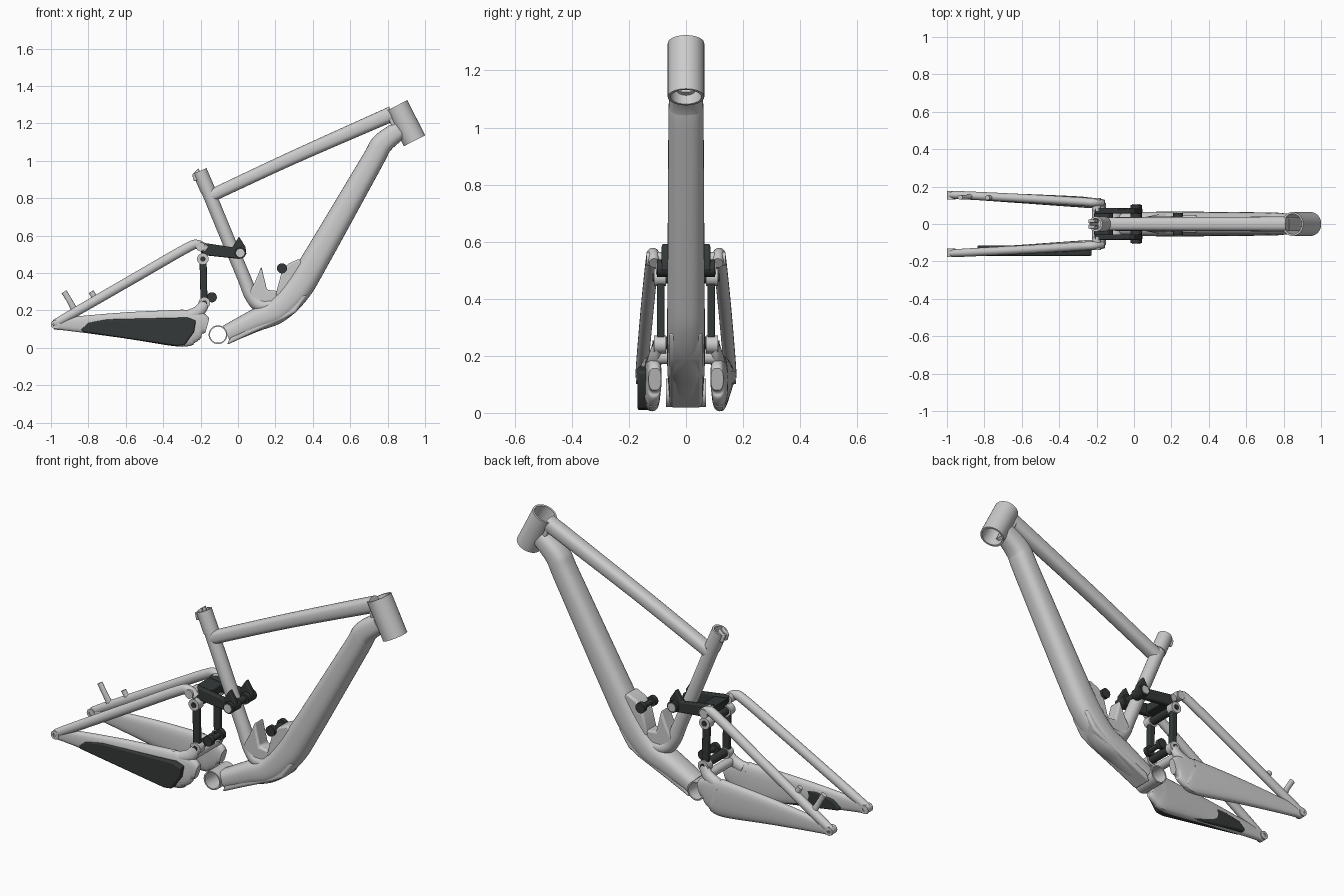
import bpy, bmesh, math
from mathutils import Vector

dark = bpy.data.materials.new("dark_grey")
dark.diffuse_color = (0.035, 0.04, 0.04, 1)


def finish(name, bm, mat=None, bevel=0):
    bmesh.ops.recalc_face_normals(bm, faces=bm.faces)
    me = bpy.data.meshes.new(name)
    bm.to_mesh(me)
    bm.free()
    ob = bpy.data.objects.new(name, me)
    bpy.context.collection.objects.link(ob)
    if mat:
        me.materials.append(mat)
    if bevel:
        m = ob.modifiers.new("bevel", 'BEVEL')
        m.width, m.segments, m.limit_method = bevel, 3, 'ANGLE'
    bpy.ops.object.select_all(action='DESELECT')
    ob.select_set(True)
    bpy.context.view_layer.objects.active = ob
    bpy.ops.object.shade_smooth_by_angle(angle=math.radians(35))
    return ob


def catmull(pts, n):
    # smooth path through rows of (x, y, z, half width, half height)
    p = [pts[0]] + list(pts) + [pts[-1]]
    out = []
    for i in range(1, len(p) - 2):
        for k in range(n):
            t = k / n
            out.append([0.5 * (2*b + (c-a)*t + (2*a-5*b+4*c-d)*t*t + (3*b-a-3*c+d)*t**3)
                        for a, b, c, d in zip(p[i-1], p[i], p[i+1], p[i+2])])
    return out + [list(pts[-1])]


def sweep(name, pts, power=2, n=6, side=1, seg=24, caps=True, mat=None):
    # superellipse section along a path
    bm = bmesh.new()
    path = catmull(pts, n)
    pos = [Vector((r[0], r[1] * side, r[2])) for r in path]
    rings = []
    for i, r in enumerate(path):
        t = (pos[min(i+1, len(pos)-1)] - pos[max(i-1, 0)]).normalized()
        u = Vector((0, 1, 0))
        u = (u - t * u.dot(t)).normalized()
        v = t.cross(u)
        ring = []
        for k in range(seg):
            c, s = math.cos(2*math.pi*k/seg), math.sin(2*math.pi*k/seg)
            c = math.copysign(abs(c)**(2/power), c)
            s = math.copysign(abs(s)**(2/power), s)
            ring.append(bm.verts.new(pos[i] + u*c*r[3] + v*s*r[4]))
        rings.append(ring)
    for a, b in zip(rings, rings[1:]):
        for k in range(seg):
            j = (k+1) % seg
            bm.faces.new((a[k], a[j], b[j], b[k]))
    if caps:
        bm.faces.new(rings[0])
        bm.faces.new(rings[-1])
    return finish(name, bm, mat)


def prism(name, outline, y0, y1, mat=None, bevel=0.006):
    # side-view outline extruded along y
    bm = bmesh.new()
    f = bm.faces.new([bm.verts.new((x, y0, z)) for x, z in outline])
    g = bmesh.ops.extrude_face_region(bm, geom=[f])
    bmesh.ops.translate(bm, vec=(0, y1 - y0, 0),
                        verts=[v for v in g['geom'] if isinstance(v, bmesh.types.BMVert)])
    return finish(name, bm, mat, bevel)


def pipe(name, a, b, r, inner=0, seg=32, mat=None):
    # straight cylinder, or open pipe when an inner radius is given
    bm = bmesh.new()
    a, b = Vector(a), Vector(b)
    q = (b - a).to_track_quat('Z', 'Y')
    loops = [(a, r), (b, r)] + ([(b, inner), (a, inner)] if inner else [])
    rings = [[bm.verts.new(p + q @ Vector((rad*math.cos(2*math.pi*k/seg), rad*math.sin(2*math.pi*k/seg), 0)))
              for k in range(seg)] for p, rad in loops]
    pairs = list(zip(rings, rings[1:])) + ([(rings[-1], rings[0])] if inner else [])
    for s, t in pairs:
        for k in range(seg):
            j = (k+1) % seg
            bm.faces.new((s[k], s[j], t[j], t[k]))
    if not inner:
        bm.faces.new(rings[0])
        bm.faces.new(rings[-1])
    return finish(name, bm, mat)


# Main frame tubes
pipe("head_tube", (0.848, 0, 1.295), (0.944, 0, 1.107), 0.064, 0.054, 48)
sweep("top_tube", [(-0.15, 0, 0.81, .036, .034), (0.3, 0, 1.02, .037, .036),
                   (0.825, 0, 1.252, .04, .041)], power=2.6)
sweep("down_tube", [(0.865, 0, 1.165, .05, .05), (0.77, 0, 1.09, .06, .058), (0.71, 0, 0.985, .062, .06),
                    (0.42, 0, 0.48, .065, .072), (0.315, 0, 0.31, .066, .075), (0.21, 0, 0.2, .066, .068),
                    (0.09, 0, 0.145, .065, .06), (-0.06, 0, 0.072, .06, .05)], power=2.6, n=8, seg=32)
sweep("seat_tube", [(-0.165, 0, 0.85, .036, .036), (-0.06, 0, 0.595, .036, .036),
                    (0.03, 0, 0.38, .036, .036), (0.075, 0, 0.275, .04, .038),
                    (0.13, 0, 0.225, .05, .042), (0.23, 0, 0.23, .05, .05)], n=8)
pipe("seat_collar", (-0.16, 0, 0.84), (-0.205, 0, 0.945), 0.04, 0.03)
for s in (-1, 1):
    prism("collar_ear", [(-0.245, 0.925), (-0.21, 0.96), (-0.19, 0.9), (-0.235, 0.89)],
          s*0.006, s*0.024, bevel=0.004)
pipe("crank_shell", (-0.107, -0.07, 0.07), (-0.107, 0.07, 0.07), 0.05, 0.043)

# Webs, shock mount and skid plate welded to the tubes
prism("head_gusset", [(0.80, 1.235), (0.83, 1.255), (0.89, 1.13), (0.84, 1.11), (0.82, 1.19)], -0.035, 0.035)
prism("seat_web", [(0.06, 0.3), (0.09, 0.35), (0.125, 0.435), (0.155, 0.31), (0.24, 0.3),
                   (0.24, 0.2), (0.11, 0.19)], -0.04, 0.04, bevel=0.01)
prism("shock_mount", [(0.2, 0.28), (0.235, 0.41), (0.27, 0.45), (0.325, 0.475), (0.4, 0.4), (0.3, 0.25)],
      -0.045, 0.045, bevel=0.01)
prism("skid_plate", [(0.37, 0.28), (0.31, 0.19), (0.25, 0.155), (0.08, 0.08), (-0.06, 0.015),
                     (-0.04, 0.06), (0.08, 0.12), (0.24, 0.19), (0.33, 0.29)], -0.058, 0.058, bevel=0.012)

# Shock pin with end discs
for x, z in ((0.235, 0.425), (-0.14, 0.27)):
    pipe("shock_pin", (x, -0.06, z), (x, 0.06, z), 0.014, mat=dark)
    for s in (-1, 1):
        pipe("shock_pin_disc", (x, s*0.035, z), (x, s*0.06, z), 0.027, mat=dark)

# Rear triangle and linkage, both sides
for s in (-1, 1):
    sweep("seat_stay", [(-0.98, .157, .128, .02, .022), (-0.88, .152, .185, .022, .025),
                        (-0.55, .135, .375, .023, .026), (-0.28, .119, .53, .023, .026),
                        (-0.215, .115, .553, .022, .024), (-0.17, .112, .525, .018, .02)], side=s, seg=20)
    sweep("chain_stay", [(-0.985, .155, .122, .019, .025), (-0.9, .151, .127, .019, .037),
                         (-0.6, .136, .12, .025, .07), (-0.32, .12, .105, .029, .098),
                         (-0.26, .116, .112, .028, .092), (-0.2, .111, .125, .026, .066),
                         (-0.165, .109, .118, .022, .04)], power=2.8, side=s)
    sweep("chain_stay_horn", [(-0.27, .113, .17, .026, .03), (-0.21, .108, .195, .024, .032),
                              (-0.175, .102, .245, .014, .026)], side=s)
    pipe("dropout", (-0.978, s*.132, .125), (-0.978, s*.176, .125), 0.023, 0.01, 24)
    prism("rocker_plate", [(-0.21, 0.565), (-0.03, 0.538), (0.005, 0.595), (0.04, 0.54), (0.045, 0.5),
                           (0.01, 0.475), (-0.18, 0.495), (-0.21, 0.53)], s*0.055, s*0.085, dark)
    pipe("rocker_pivot", (0.012, s*.03, .507), (0.012, s*.102, .507), 0.03, mat=dark)
    pipe("rocker_pivot_cap", (0.012, s*.1, .507), (0.012, s*.106, .507), 0.022)
    pipe("stay_pivot", (-0.2, s*.07, .54), (-0.2, s*.138, .54), 0.024)
    prism("link_arm", [(-0.206, 0.475), (-0.168, 0.475), (-0.163, 0.24), (-0.2, 0.24)],
          s*0.075, s*0.102, dark)
    for x, z in ((-0.188, .475), (-0.18, .24)):
        pipe("link_pivot", (x, s*.07, z), (x, s*.112, z), 0.031)
        pipe("link_bolt", (x, s*.11, z), (x, s*.117, z), 0.014, mat=dark)

# Cross pieces joining the two sides
prism("rocker_bridge", [(-0.215, 0.555), (-0.13, 0.545), (-0.13, 0.5), (-0.19, 0.495)], -0.06, 0.06, dark)
pipe("link_axle_upper", (-0.188, -.08, .475), (-0.188, .08, .475), 0.022, mat=dark)
pipe("link_axle_lower", (-0.18, -.08, .245), (-0.18, .08, .245), 0.022, mat=dark)
pipe("rocker_axle", (0.012, -.06, .507), (0.012, .06, .507), 0.018, mat=dark)
pipe("chain_stay_bridge", (-0.2, -.1, .195), (-0.2, .1, .195), 0.024)

# Stay protector on the drive side, brake tabs on the other
prism("stay_protector", [(-0.84, 0.1), (-0.8, 0.135), (-0.7, 0.152), (-0.27, 0.162), (-0.225, 0.145),
                         (-0.235, 0.085), (-0.285, 0.015), (-0.33, 0.01), (-0.83, 0.085)],
      -0.17, -0.115, dark, 0.008)
sweep("brake_tab_rear", [(-0.93, .143, .30, .012, .016), (-0.9, .143, .25, .012, .015),
                         (-0.87, .148, .195, .014, .018)], seg=16)
sweep("brake_tab_front", [(-0.785, .14, .30, .012, .015), (-0.77, .141, .275, .012, .015),
                          (-0.75, .144, .25, .014, .018)], seg=16)
